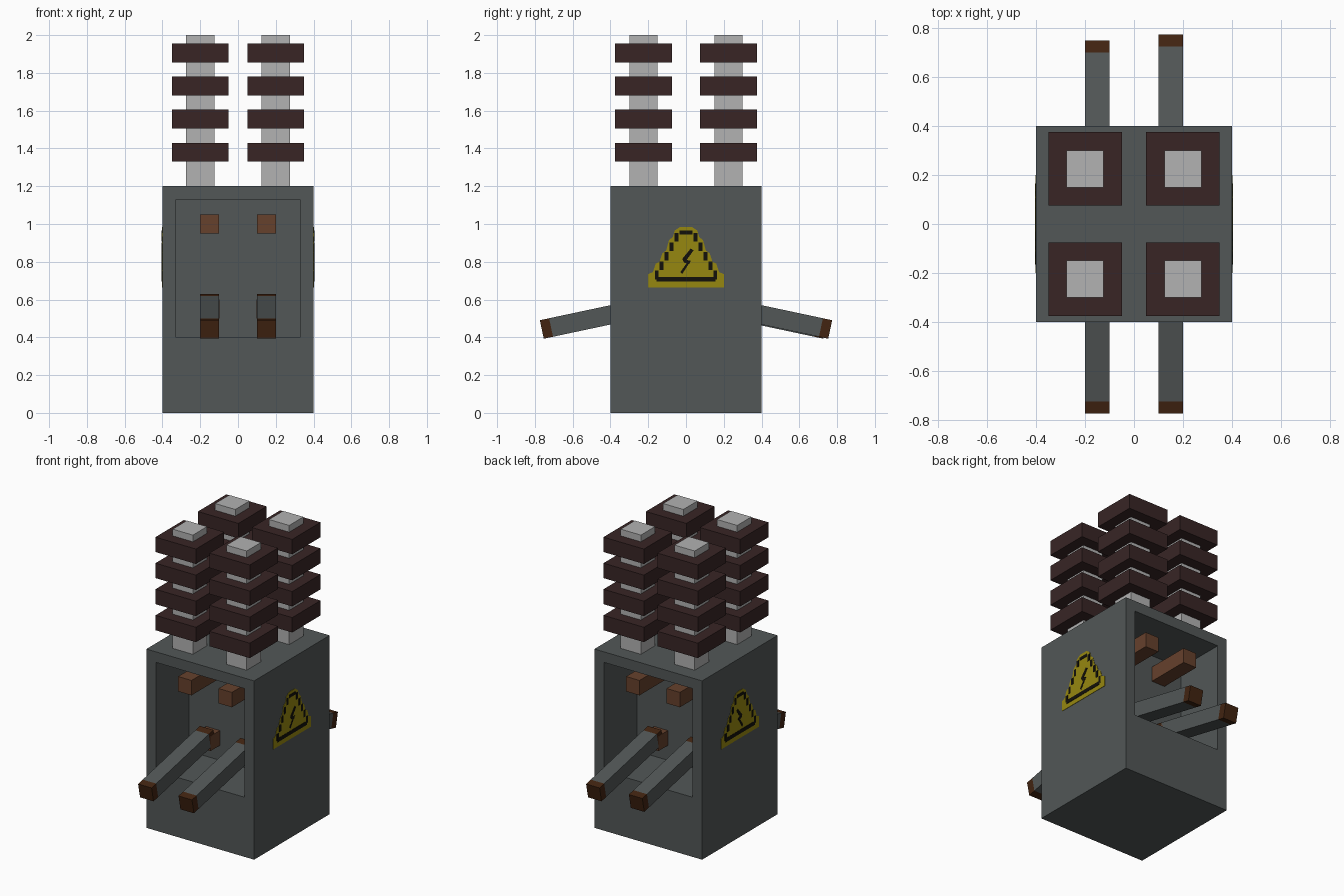
import bpy, bmesh, math
from mathutils import Matrix, Vector

if "Cube" in bpy.data.objects:
    bpy.data.objects.remove(bpy.data.objects["Cube"], do_unlink=True)


def material(name, r, g, b):
    lin = [(c / 255 / 12.92) if c < 11 else ((c / 255 + 0.055) / 1.055) ** 2.4 for c in (r, g, b)]
    m = bpy.data.materials.new(name)
    m.use_nodes = True
    m.diffuse_color = (*lin, 1)
    bsdf = next(n for n in m.node_tree.nodes if n.type == 'BSDF_PRINCIPLED')
    bsdf.inputs["Base Color"].default_value = (*lin, 1)
    bsdf.inputs["Roughness"].default_value = 0.9
    return m


STEEL = material("steel grey", 82, 87, 87)
CERAMIC = material("light grey", 178, 178, 178)
BROWN = material("dark red brown", 56, 37, 37)
COPPER = material("copper", 102, 65, 44)
BURNT = material("burnt copper", 66, 36, 17)
YELLOW = material("warning yellow", 150, 135, 16)
BLACK = material("black", 18, 16, 10)


def finish(name, bm, mat):
    bmesh.ops.recalc_face_normals(bm, faces=bm.faces)
    me = bpy.data.meshes.new(name)
    bm.to_mesh(me)
    bm.free()
    me.materials.append(mat)
    ob = bpy.data.objects.new(name, me)
    bpy.context.collection.objects.link(ob)
    return ob


def box(name, centre, size, mat, tilt=0.0):
    bm = bmesh.new()
    bmesh.ops.create_cube(bm, size=1, matrix=Matrix.Diagonal((*size, 1)))
    ob = finish(name, bm, mat)
    ob.location = centre
    ob.rotation_euler.x = tilt
    return ob


def plate(name, polygons, side, lift, mat):
    """Thin flat plates on a side wall, from (y, z) outlines."""
    bm = bmesh.new()
    for pts in polygons:
        f = bm.faces.new([bm.verts.new((side * 0.3995, y, z)) for y, z in pts])
        ext = bmesh.ops.extrude_face_region(bm, geom=[f])
        top = [v for v in ext["geom"] if isinstance(v, bmesh.types.BMVert)]
        bmesh.ops.translate(bm, verts=top, vec=(side * lift, 0, 0))
    return finish(name, bm, mat)


def rect(y, z, w, h):
    return [(y - w / 2, z - h / 2), (y + w / 2, z - h / 2),
            (y + w / 2, z + h / 2), (y - w / 2, z + h / 2)]


# Cabinet with a deep recess in the front and the back
bm = bmesh.new()
bmesh.ops.create_cube(bm, size=1, matrix=Matrix.Translation((0, 0, 0.6)) @ Matrix.Diagonal((0.8, 0.8, 1.2, 1)))
for sgn in (-1, 1):
    bm.normal_update()
    face = next(f for f in bm.faces if f.normal.y * sgn > 0.9)
    bmesh.ops.inset_region(bm, faces=[face], thickness=0.1)
    for v in face.verts:
        if v.co.z < 0.6:
            v.co.z = 0.4
    new = bmesh.ops.extrude_discrete_faces(bm, faces=[face])["faces"][0]
    bmesh.ops.translate(bm, verts=list(new.verts), vec=(0, -sgn * 0.35, 0))
finish("cabinet", bm, STEEL)

# Four insulator stacks
for i, (sx, sy) in enumerate([(-1, -1), (1, -1), (-1, 1), (1, 1)], 1):
    x, y = sx * 0.2, sy * 0.225
    box(f"insulator_core_{i}", (x, y, 1.595), (0.15, 0.15, 0.81), CERAMIC)
    for k in range(4):
        box(f"insulator_plate_{i}_{k + 1}", (x, y, 1.38 + 0.175 * k), (0.3, 0.3, 0.1), BROWN)

# Contacts, hinges and knife levers inside each recess
TILT, LENGTH, CAP = math.radians(12), 0.67, 0.05
for sgn, end in ((-1, "front"), (1, "back")):
    for x, hand in ((-0.15, "right"), (0.15, "left")):
        tag = f"{end}_{hand}"
        box(f"contact_{tag}", (x, sgn * 0.195, 1.0), (0.1, 0.31, 0.1), COPPER)
        box(f"hinge_{tag}", (x, sgn * 0.095, 0.55), (0.102, 0.11, 0.1), COPPER)
        start = 0.083 if tag == "back_right" else 0.108
        for part, d, length, mat in (("lever_root", CAP / 2, CAP, BURNT),
                                     ("lever_arm", LENGTH / 2, LENGTH - 2 * CAP, STEEL),
                                     ("lever_tip", LENGTH - CAP / 2, CAP, BURNT)):
            centre = Vector((x, sgn * (start + d * math.cos(TILT)), 0.581 - d * math.sin(TILT)))
            box(f"{part}_{tag}", centre, (0.1, length, 0.1), mat, -sgn * TILT)

# Warning sign on both side walls: stepped yellow triangle, dashed border, bolt
half = [(0.2, 0.665), (0.2, 0.735), (0.175, 0.745), (0.16, 0.79), (0.14, 0.8), (0.125, 0.845),
        (0.105, 0.86), (0.09, 0.915), (0.07, 0.93), (0.06, 0.965), (0.03, 0.985)]
outline = half + [(-y, z) for y, z in reversed(half)]
border = [rect(0, 0.708, 0.31, 0.025), rect(0, 0.955, 0.07, 0.02)]
for s in (-1, 1):
    for k in range(5):
        border.append(rect(s * (0.155 - 0.026 * k), 0.73 + 0.05 * k, 0.02, 0.045))
bolt = [[(0.025, 0.87), (-0.02, 0.815), (0.0, 0.805), (0.04, 0.86)],
        [(-0.02, 0.815), (0.025, 0.805), (0.02, 0.79), (-0.01, 0.795)],
        [(0.025, 0.805), (-0.02, 0.735), (-0.03, 0.745), (0.005, 0.795)]]
for side, hand in ((-1, "right"), (1, "left")):
    plate(f"sign_panel_{hand}", [outline], side, 0.003, YELLOW)
    plate(f"sign_border_{hand}", border, side, 0.005, BLACK)
    plate(f"sign_bolt_{hand}", bolt, side, 0.005, BLACK)
